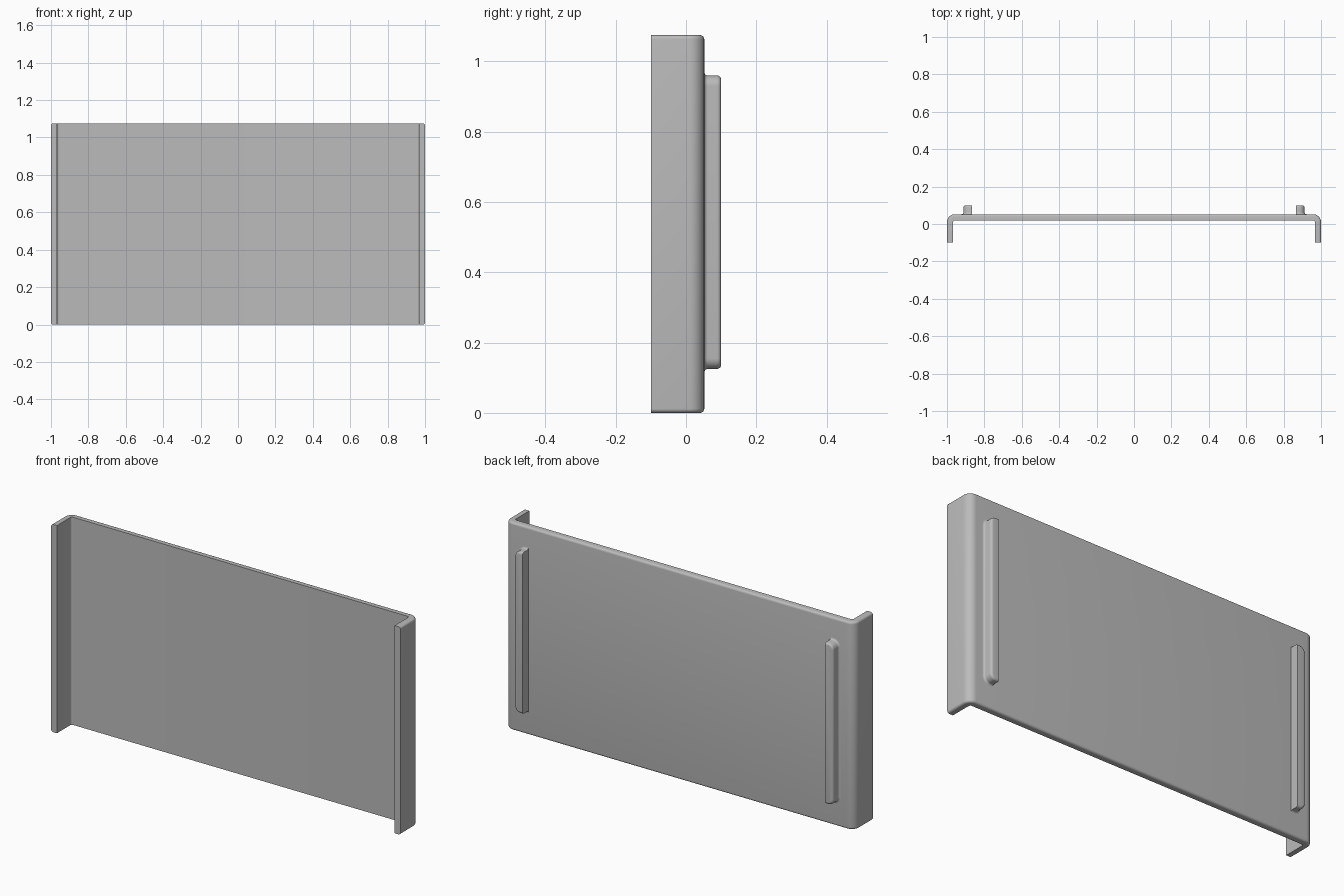
import bpy, bmesh
from math import sin, cos, pi

if "Cube" in bpy.data.objects:
    bpy.data.objects.remove(bpy.data.objects["Cube"], do_unlink=True)

HEIGHT, BACK, FRONT, WALL = 1.075, 0.052, -0.1, 0.033

grey = bpy.data.materials.new("plain grey")
grey.use_nodes = True
grey.diffuse_color = (0.5, 0.5, 0.5, 1)
grey.node_tree.nodes["Principled BSDF"].inputs["Base Color"].default_value = (0.5, 0.5, 0.5, 1)


def arc(cx, cy, r, start, end, steps=8):
    angles = [start + (end - start) * i / steps for i in range(steps + 1)]
    return [(cx + r * cos(a), cy + r * sin(a)) for a in angles]


def loft(name, rings):
    """Skin matching rings of points and close both ends."""
    bm = bmesh.new()
    loops = [[bm.verts.new(p) for p in ring] for ring in rings]
    for a, b in zip(loops, loops[1:]):
        for i in range(len(a)):
            j = (i + 1) % len(a)
            bm.faces.new((a[i], a[j], b[j], b[i]))
    bm.faces.new(loops[0])
    bm.faces.new(loops[-1])
    bmesh.ops.recalc_face_normals(bm, faces=bm.faces)
    mesh = bpy.data.meshes.new(name)
    bm.to_mesh(mesh)
    bm.free()
    mesh.materials.append(grey)
    obj = bpy.data.objects.new(name, mesh)
    bpy.context.collection.objects.link(obj)
    bpy.ops.object.select_all(action="DESELECT")
    obj.select_set(True)
    bpy.context.view_layer.objects.active = obj
    bpy.ops.object.shade_smooth_by_angle(angle=pi / 6)


def channel(inset):
    """Flanged panel section, with only its outer skin drawn in by inset."""
    ro, ri = 0.042, 0.01
    half = ([(1 - inset, FRONT)]
            + arc(1 - ro, BACK - ro, ro - inset, 0, pi / 2))
    inner = (arc(1 - WALL - ri, BACK - WALL - ri, ri, pi / 2, 0)
             + [(1 - WALL, FRONT)])
    mirror = lambda pts: [(-x, y) for x, y in reversed(pts)]
    return half + mirror(half) + mirror(inner) + inner


def rail_outline(grow, side):
    """Rail outline: straight inner edge, rounded outer corners."""
    low, high, inner, outer, r = 0.125, 0.96, 0.866, 0.912, 0.03
    pts = ([(inner, low - grow)]
           + arc(outer - r, low + r, r + grow, -pi / 2, 0)
           + arc(outer - r, high - r, r + grow, 0, pi / 2)
           + [(inner, high + grow)])
    return [(side * x, z) for x, z in pts]


# Panel with side flanges and softened outer rims
rim = 0.012
steps = [i * pi / 10 for i in range(6)]
levels = [(rim * (1 - cos(a)), rim * (1 - sin(a))) for a in reversed(steps)]
bottom = [(rim * (1 - sin(a)), rim * (1 - cos(a))) for a in steps]
top = [(d, HEIGHT - z) for d, z in reversed(bottom)]
loft("flanged_panel", [[(x, y, z) for x, y in channel(d)] for d, z in bottom + top])

# Rails on the back, with a filleted foot and rounded crown
foot, crown, tip = 0.01, 0.012, 0.1
section = [(foot, BACK - 0.005)]
section += [(foot * (1 - sin(a)), BACK + foot * (1 - cos(a))) for a in steps]
section += [(-crown * (1 - cos(a)), tip - crown * (1 - sin(a))) for a in steps]
for name, side in (("left_rail", 1), ("right_rail", -1)):
    loft(name, [[(x, y, z) for x, z in rail_outline(g, side)] for g, y in section])
